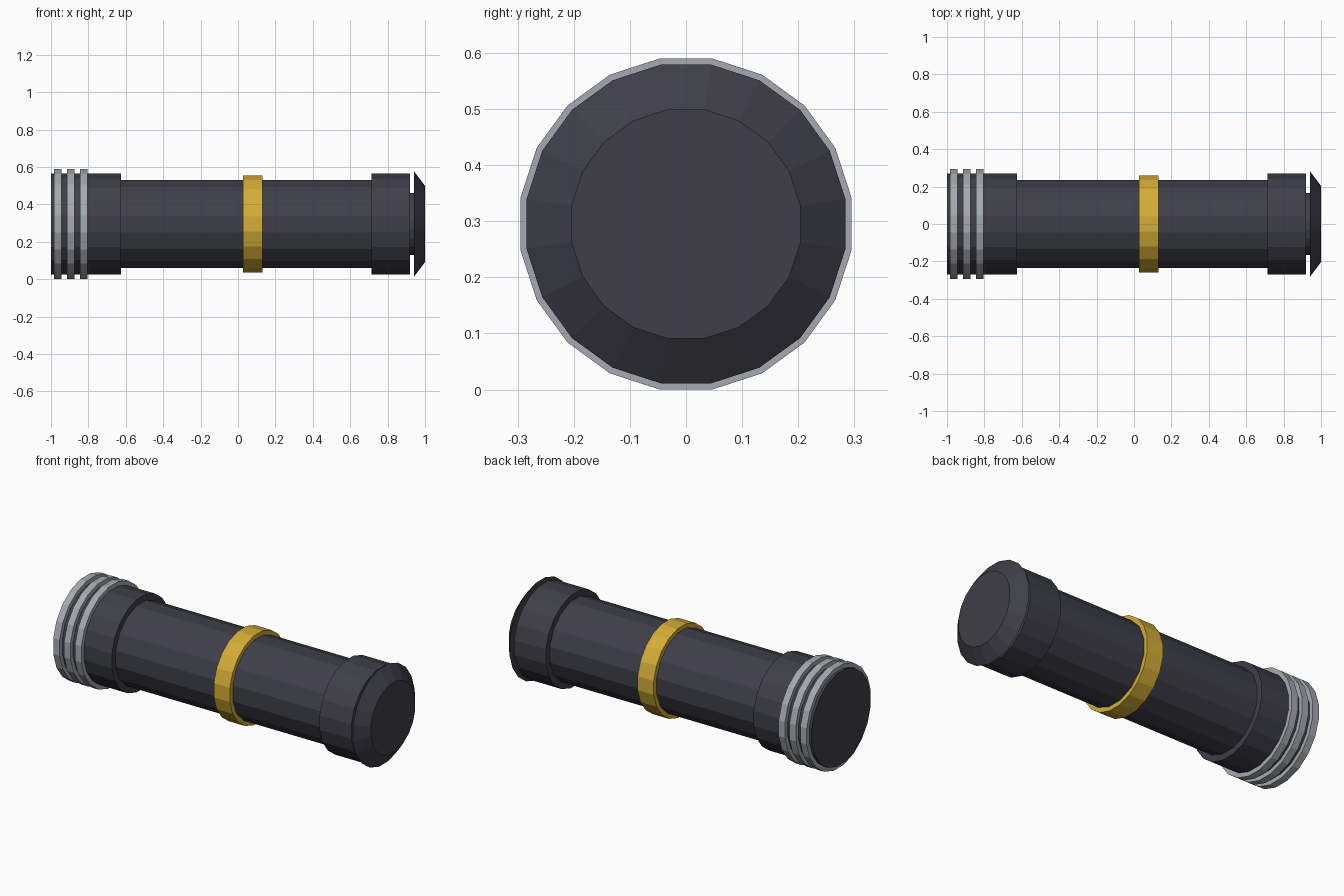
import bpy, bmesh
from math import cos, sin, pi

cube = bpy.data.objects.get("Cube")
if cube:
    bpy.data.objects.remove(cube, do_unlink=True)

AXIS_Z = 0.295


def material(name, rgb):
    mat = bpy.data.materials.new(name)
    mat.use_nodes = True
    mat.diffuse_color = (*rgb, 1)
    mat.node_tree.nodes["Principled BSDF"].inputs["Base Color"].default_value = (*rgb, 1)
    return mat


dark = material("dark charcoal", (0.050, 0.049, 0.067))
silver = material("silver", (0.38, 0.40, 0.44))
gold = material("gold", (0.66, 0.42, 0.038))


def drum(name, x0, x1, r0, r1, mat, sides=20):
    """Flat-sided drum along x; r0 and r1 are measured to the flats at each end."""
    bm = bmesh.new()
    rings = []
    for x, r in ((x0, r0), (x1, r1)):
        corner = r / cos(pi / sides)
        angles = [(i + 0.5) * 2 * pi / sides for i in range(sides)]
        rings.append([bm.verts.new((x, corner * cos(a), AXIS_Z + corner * sin(a))) for a in angles])
    a, b = rings
    bm.faces.new(a)
    bm.faces.new(b)
    for i in range(sides):
        j = (i + 1) % sides
        bm.faces.new((a[i], a[j], b[j], b[i]))
    bmesh.ops.recalc_face_normals(bm, faces=bm.faces)
    mesh = bpy.data.meshes.new(name)
    bm.to_mesh(mesh)
    bm.free()
    mesh.materials.append(mat)
    obj = bpy.data.objects.new(name, mesh)
    bpy.context.collection.objects.link(obj)
    return obj


# Handle and its two collars
drum("body_tube", -0.64, 0.73, 0.234, 0.234, dark, sides=16)
drum("rear_collar", -1.0, -0.625, 0.27, 0.27, dark)
drum("front_collar", 0.715, 0.92, 0.27, 0.27, dark)

# Bevelled end cap on a short neck
drum("cap_neck", 0.91, 0.945, 0.167, 0.167, dark)
drum("end_cap", 0.94, 1.0, 0.284, 0.204, dark)

# Gold band and silver grip rings
drum("middle_band", 0.026, 0.13, 0.26, 0.26, gold)
for i in range(3):
    x = -0.985 + i * 0.07
    drum(f"grip_ring_{i + 1}", x, x + 0.041, 0.295, 0.295, silver)
